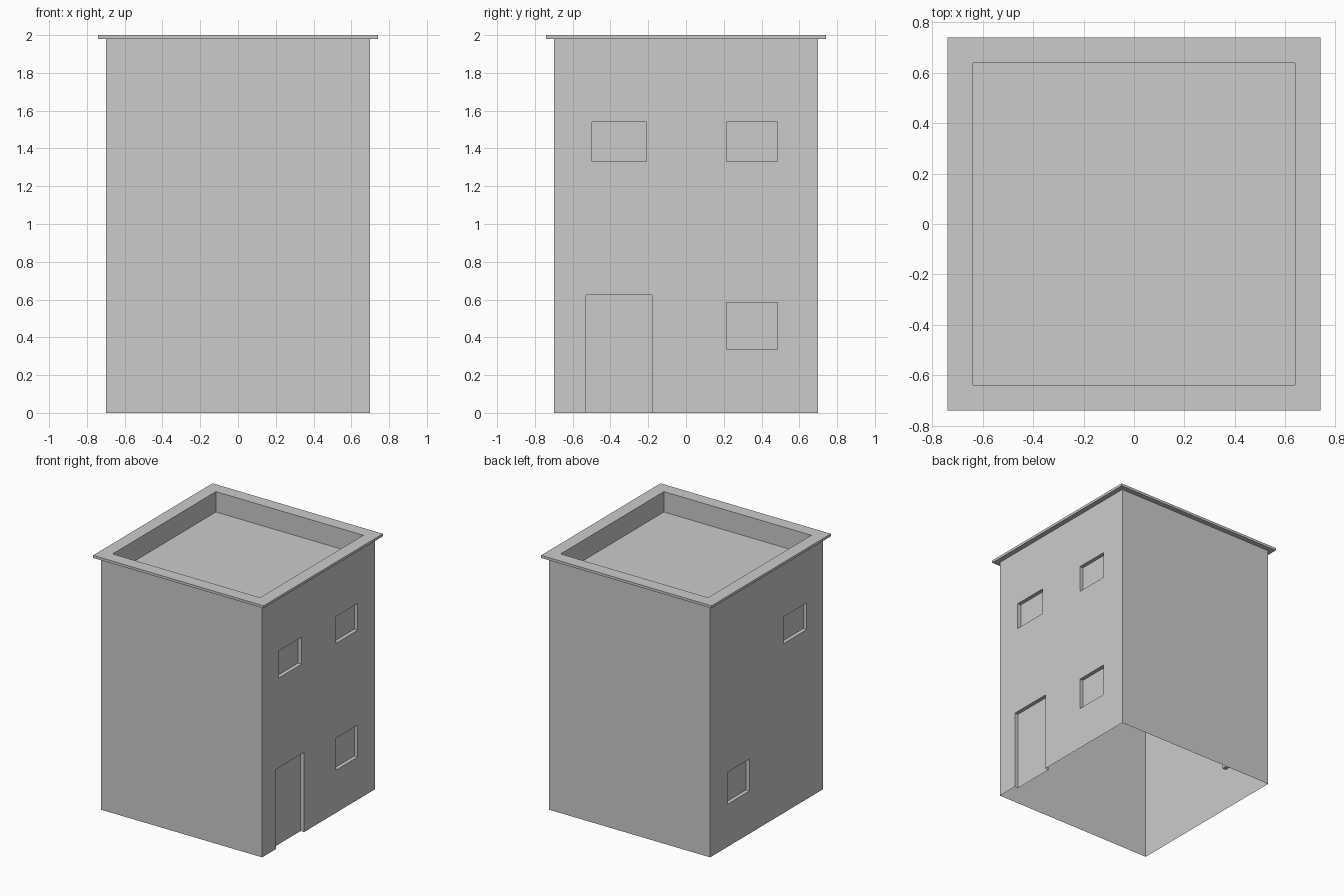
import bpy
import bmesh
from math import radians
from mathutils import Matrix

if "Cube" in bpy.data.objects:
    bpy.data.objects.remove(bpy.data.objects["Cube"])

HALF, WALL_TOP, RECESS = 0.70, 1.98, 0.03

# Openings as (u0, u1, z0, z1), with u running to the right along the wall
DOOR = (-0.53, -0.18, 0.0, 0.625)
LOW_WINDOW = (0.215, 0.485, 0.335, 0.585)
UP_WINDOW_A = (-0.497, -0.21, 1.33, 1.54)
UP_WINDOW_B = (0.215, 0.485, 1.33, 1.54)


def finish(bm, name):
    bmesh.ops.remove_doubles(bm, verts=bm.verts, dist=1e-5)
    mesh = bpy.data.meshes.new(name)
    bm.to_mesh(mesh)
    bm.free()
    obj = bpy.data.objects.new(name, mesh)
    bpy.context.collection.objects.link(obj)
    return obj


def face(bm, pts):
    bm.faces.new([bm.verts.new(p) for p in pts])


def rect(u0, u1, z0, z1, depth=0.0):
    y = -HALF + depth
    return [(u0, y, z0), (u1, y, z0), (u1, y, z1), (u0, y, z1)]


def wall(name, angle, openings=()):
    """Front-facing wall sheet with recessed openings, turned about z."""
    bm = bmesh.new()
    us = sorted({-HALF, HALF, *[v for o in openings for v in o[:2]]})
    zs = sorted({0.0, WALL_TOP, *[v for o in openings for v in o[2:]]})
    for u0, u1 in zip(us, us[1:]):
        for z0, z1 in zip(zs, zs[1:]):
            u, z = (u0 + u1) / 2, (z0 + z1) / 2
            if not any(o[0] < u < o[1] and o[2] < z < o[3] for o in openings):
                face(bm, rect(u0, u1, z0, z1))
    # Reveals and back panels; the door has no sill
    for o in openings:
        front, back = rect(*o), rect(*o, RECESS)
        face(bm, back)
        for i in range(4):
            j = (i + 1) % 4
            if i or o[2] > 0:
                face(bm, (front[i], front[j], back[j], back[i]))
    bm.transform(Matrix.Rotation(radians(angle), 4, 'Z'))
    return finish(bm, name)


# Walls, open underneath
wall("front_wall", 0)
wall("right_wall", 90, (DOOR, LOW_WINDOW, UP_WINDOW_A, UP_WINDOW_B))
wall("back_wall", 180)
# The left wall's u runs toward -y, so its openings are mirrored
left = [(-o[1], -o[0], o[2], o[3]) for o in (LOW_WINDOW, UP_WINDOW_A)]
wall("left_wall", -90, left)

# Overhanging cornice, parapet and sunken roof deck from a square profile
profile = [(0.70, 1.98), (0.74, 1.98), (0.74, 2.0), (0.64, 2.0), (0.64, 1.84)]
rings = [[(-h, -h, z), (h, -h, z), (h, h, z), (-h, h, z)] for h, z in profile]
bm = bmesh.new()
for a, b in zip(rings, rings[1:]):
    for i in range(4):
        j = (i + 1) % 4
        face(bm, (a[i], a[j], b[j], b[i]))
face(bm, rings[-1])
finish(bm, "parapet_roof")
